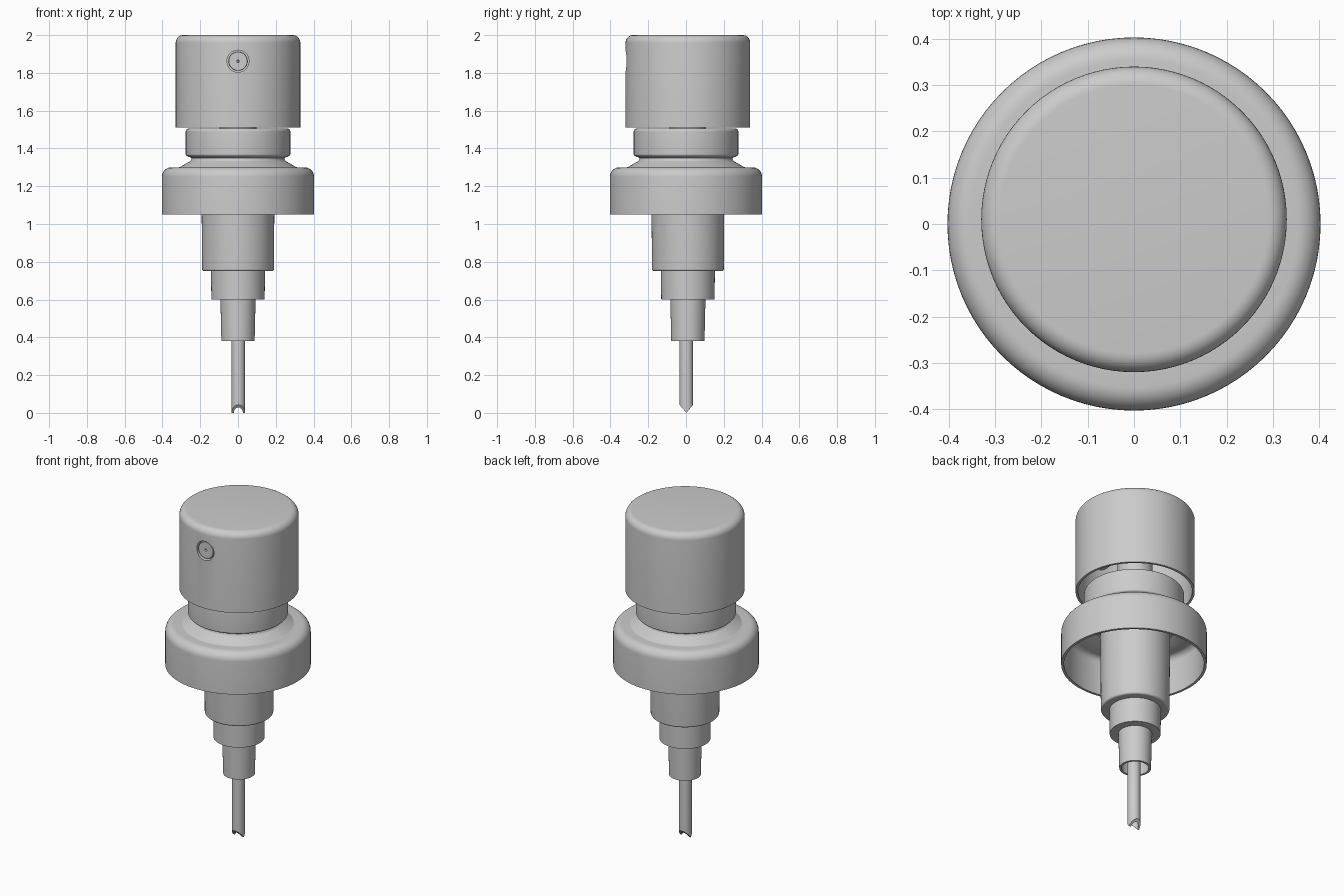
import bpy, bmesh
from math import sin, cos, tan, pi
from mathutils import Vector, Matrix

if "Cube" in bpy.data.objects:
    bpy.data.objects.remove(bpy.data.objects["Cube"])

SEG = 96


def rounded(profile, steps=8):
    """Round profile corners given as (r, z, radius); plain (r, z) stays sharp."""
    out = []
    n = len(profile)
    for i, p in enumerate(profile):
        c = Vector(p[:2])
        if len(p) < 3:
            out.append(c)
            continue
        a = (Vector(profile[i - 1][:2]) - c).normalized()
        b = (Vector(profile[(i + 1) % n][:2]) - c).normalized()
        half = a.angle(b) / 2
        d = p[2] / tan(half)
        mid = c + (a + b).normalized() * (p[2] / sin(half))
        v0, v1 = c + a * d - mid, c + b * d - mid
        total = v0.angle(v1)
        for k in range(steps + 1):
            t = k / steps
            v = (v0 * sin((1 - t) * total) + v1 * sin(t * total)) / sin(total)
            out.append(mid + v)
    return out


def smooth(obj):
    bpy.ops.object.select_all(action='DESELECT')
    obj.select_set(True)
    bpy.context.view_layer.objects.active = obj
    bpy.ops.object.shade_smooth_by_angle(angle=0.6)


def lathe(name, profile, centre=(0, 0, 0), along_y=False, seg=SEG, edit=None):
    """Revolve a closed (radius, height) profile around its axis."""
    pts = rounded(profile)
    bm = bmesh.new()
    rings = [[bm.verts.new((p.x * cos(2 * pi * i / seg), p.x * sin(2 * pi * i / seg), p.y))
              for i in range(seg)] for p in pts]
    loops = list(zip(rings, rings[1:] + rings[:1]))
    for a, b in loops:
        for i in range(seg):
            j = (i + 1) % seg
            bm.faces.new((a[i], a[j], b[j], b[i]))
    bmesh.ops.remove_doubles(bm, verts=bm.verts, dist=1e-5)
    bmesh.ops.dissolve_degenerate(bm, edges=bm.edges, dist=1e-6)
    if edit:
        edit(bm)
    if along_y:
        bm.transform(Matrix.Rotation(-pi / 2, 4, 'X'))
    bm.transform(Matrix.Translation(centre))
    bmesh.ops.recalc_face_normals(bm, faces=bm.faces)
    mesh = bpy.data.meshes.new(name)
    bm.to_mesh(mesh)
    bm.free()
    obj = bpy.data.objects.new(name, mesh)
    bpy.context.collection.objects.link(obj)
    smooth(obj)
    return obj


INNER = (0, 0.01, 0)      # moving parts sit slightly behind the collar axis
NOZZLE = (0, 0, 1.862)

# push button: hollow cap with a round nozzle opening in the front
button = lathe("button_cap", [
    (0, 2.0), (0.33, 2.0, 0.04), (0.33, 1.51), (0.316, 1.51),
    (0.316, 1.965, 0.02), (0, 1.965)], INNER)
cutter = lathe("nozzle_cutter", [(0, -0.45), (0.058, -0.45), (0.058, -0.25), (0, -0.25)],
               NOZZLE, True, 48)
cutter.hide_render = True
mod = button.modifiers.new("nozzle_opening", 'BOOLEAN')
mod.operation, mod.solver, mod.object = 'DIFFERENCE', 'EXACT', cutter
bpy.context.view_layer.objects.active = button
bpy.ops.object.modifier_apply(modifier=mod.name)
bpy.data.objects.remove(cutter)
smooth(button)

# nozzle: socket behind the opening and an insert with a small spray hole
lathe("nozzle_socket", [(0, -0.2), (0.07, -0.2), (0.07, -0.309), (0.058, -0.309),
                        (0.058, -0.285), (0, -0.285)], NOZZLE, True, 48)
lathe("nozzle_insert", [(0, -0.27), (0.05, -0.27), (0.05, -0.312, 0.003),
                        (0.007, -0.31), (0.005, -0.295), (0, -0.295)], NOZZLE, True, 48)

# stem joining the button to the pump
lathe("stem", [(0, 1.97), (0.097, 1.97), (0.097, 1.45), (0, 1.45)], INNER)

# crimp collar: skirt, pinched waist and neck as one thin shell
lathe("collar", [
    (0.403, 1.05), (0.403, 1.30, 0.05), (0.31, 1.30, 0.02), (0.25, 1.335, 0.015),
    (0.245, 1.35, 0.005), (0.277, 1.362, 0.012), (0.277, 1.505, 0.015),
    (0.08, 1.505), (0.08, 1.49), (0.262, 1.49), (0.262, 1.375), (0.228, 1.355),
    (0.232, 1.325), (0.30, 1.285), (0.388, 1.285, 0.035), (0.388, 1.05)])

# stepped pump housing with an open socket at the bottom
lathe("pump_housing", [
    (0, 1.48), (0.225, 1.48), (0.225, 1.28), (0.194, 1.28), (0.190, 0.75, 0.012),
    (0.143, 0.75), (0.141, 0.60), (0.093, 0.60), (0.088, 0.38),
    (0.075, 0.38), (0.075, 0.55), (0, 0.55)], INNER)


# dip tube: lower end cut to two points
def notch(bm):
    for v in bm.verts:
        if v.co.z < 0.01:
            v.co.z = 1.2 * abs(v.co.y)


lathe("dip_tube", [(0.036, 0.56), (0.036, 0.0), (0.024, 0.0), (0.024, 0.56)],
      (0.002, 0.002, 0), seg=48, edit=notch)
